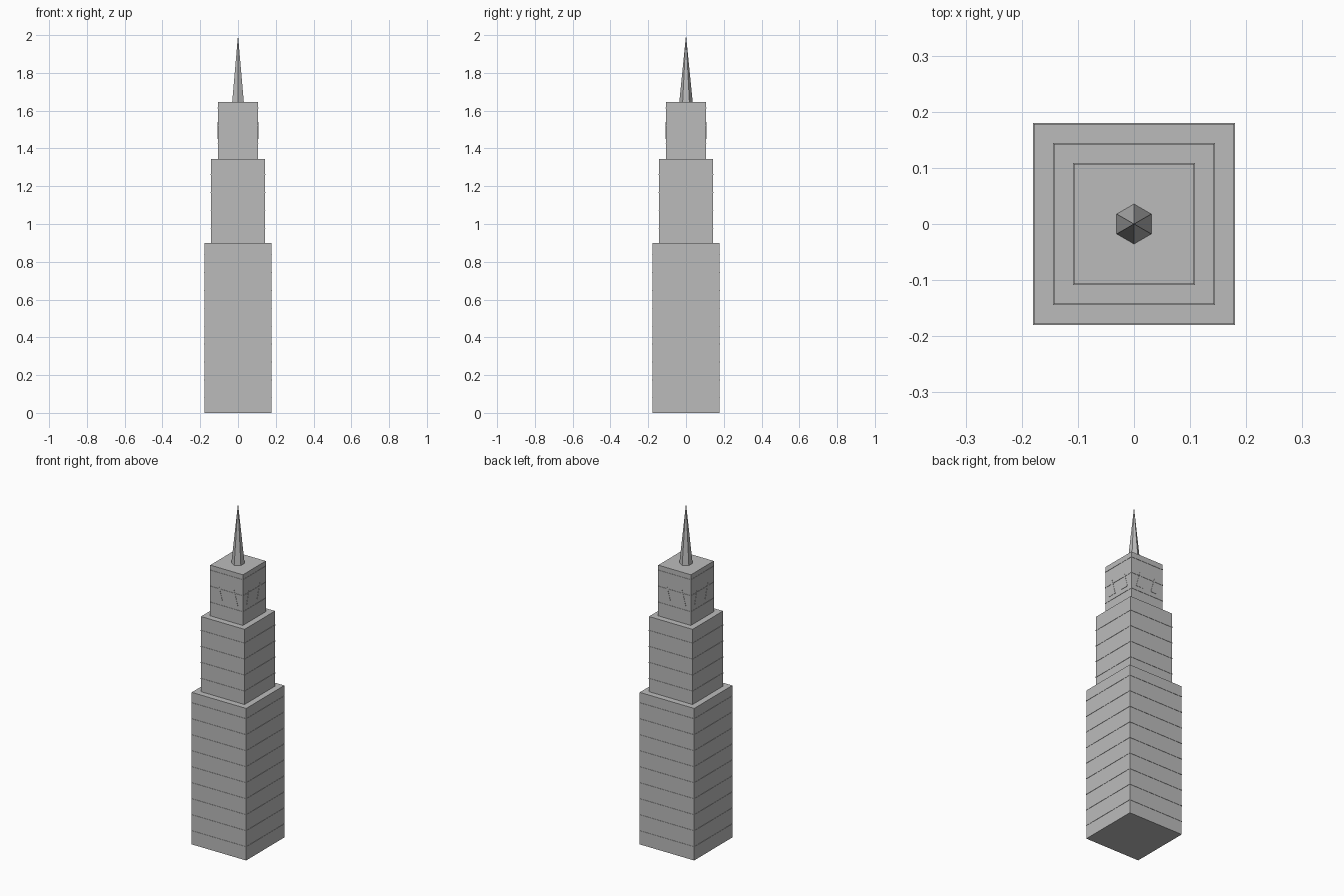
import bpy, bmesh, math
from mathutils import Matrix, Vector

if "Cube" in bpy.data.objects:
    bpy.data.objects.remove(bpy.data.objects["Cube"])

grey = bpy.data.materials.new("stone grey")
grey.diffuse_color = (0.5, 0.5, 0.5, 1)
grey.use_nodes = True
grey.node_tree.nodes["Principled BSDF"].inputs["Base Color"].default_value = grey.diffuse_color


def finish(name, bm):
    mesh = bpy.data.meshes.new(name)
    bmesh.ops.recalc_face_normals(bm, faces=bm.faces)
    bm.to_mesh(mesh)
    bm.free()
    mesh.materials.append(grey)
    obj = bpy.data.objects.new(name, mesh)
    bpy.context.collection.objects.link(obj)


def add_box(bm, half, z0, z1):
    m = Matrix.Translation((0, 0, (z0 + z1) / 2)) @ Matrix.Diagonal((2 * half, 2 * half, z1 - z0, 1))
    bmesh.ops.create_cube(bm, size=1, matrix=m)


# Stepped tower tiers, each with thin floor bands: half width, bottom, top, first band, band count
STEP = 0.0947
BAND = 0.0018
tiers = [("lower", 0.1782, 0.0, 0.90, 0.080, 9),
         ("middle", 0.1426, 0.90, 1.345, 0.978, 4),
         ("upper", 0.107, 1.345, 1.645, 1.425, 3)]
for name, half, z0, z1, first, count in tiers:
    bm = bmesh.new()
    add_box(bm, half, z0, z1)
    finish(name + "_tier", bm)
    bm = bmesh.new()
    for i in range(count):
        z = first + i * STEP
        add_box(bm, half + BAND, z - 0.002, z + 0.002)
    finish(name + "_floor_bands", bm)

# Shallow pointed ornaments between the bands of the upper tier
bm = bmesh.new()
for side in range(4):
    turn = Matrix.Rotation(side * math.pi / 2, 4, 'Z')
    for x in (-0.05, 0.05):
        outline = [(x - 0.025, 1.45), (x + 0.025, 1.45), (x, 1.54)]
        back = [bm.verts.new(turn @ Vector((u, -0.1065, z))) for u, z in outline]
        front = [bm.verts.new(turn @ Vector((u, -0.1085, z))) for u, z in outline]
        bm.faces.new(front)
        bm.faces.new(back[::-1])
        for i in range(3):
            j = (i + 1) % 3
            bm.faces.new((back[i], back[j], front[j], front[i]))
finish("pointed_ornaments", bm)

# Six-sided spire
bm = bmesh.new()
bmesh.ops.create_cone(bm, cap_ends=True, segments=6, radius1=0.0356, radius2=0, depth=0.355,
                      matrix=Matrix.Translation((0, 0, 1.8225)))
finish("spire", bm)
